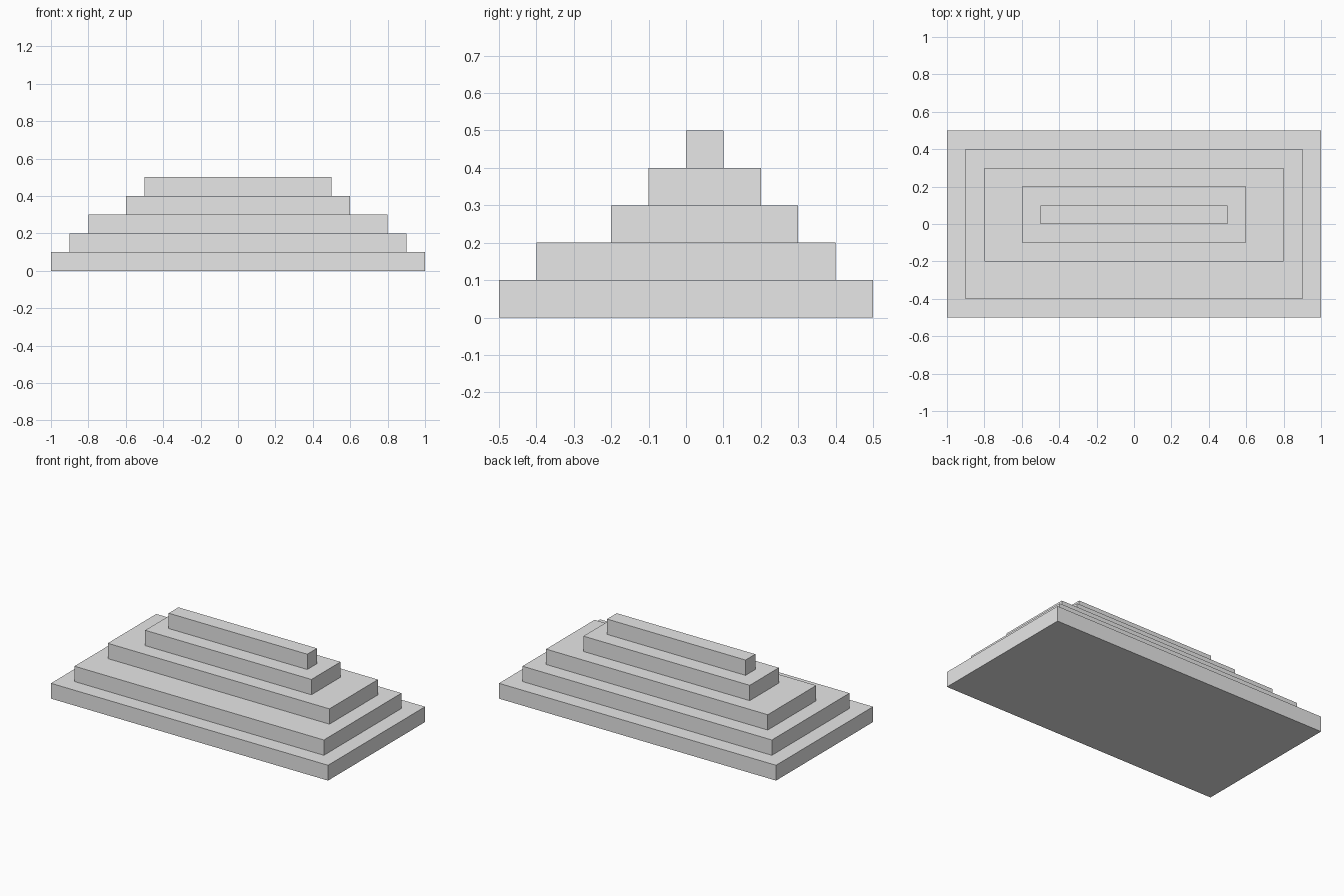
import bpy

cube = bpy.data.objects.get("Cube")
if cube:
    bpy.data.objects.remove(cube, do_unlink=True)

# Single plain grey
grey = bpy.data.materials.new("light grey")
grey.use_nodes = True
colour = (0.8, 0.8, 0.8, 1.0)
grey.diffuse_color = colour
grey.node_tree.nodes["Principled BSDF"].inputs["Base Color"].default_value = colour

STEP = 0.1


def add_tier(name, level, half_width, front, back):
    """Add one rectangular slab, resting on the tier beneath it."""
    bpy.ops.mesh.primitive_cube_add(
        size=1, location=(0, (front + back) / 2, (level + 0.5) * STEP))
    tier = bpy.context.object
    tier.name = name
    tier.scale = (2 * half_width, back - front, STEP)
    bpy.ops.object.transform_apply(location=False, rotation=False, scale=True)
    tier.data.materials.append(grey)


# Stacked tiers: name, half width, front edge, back edge
tiers = [
    ("base_tier", 1.0, -0.5, 0.5),
    ("second_tier", 0.9, -0.4, 0.4),
    ("third_tier", 0.8, -0.2, 0.3),
    ("fourth_tier", 0.6, -0.1, 0.2),
    ("top_ridge", 0.5, 0.0, 0.1),
]
for level, (name, half_width, front, back) in enumerate(tiers):
    add_tier(name, level, half_width, front, back)
